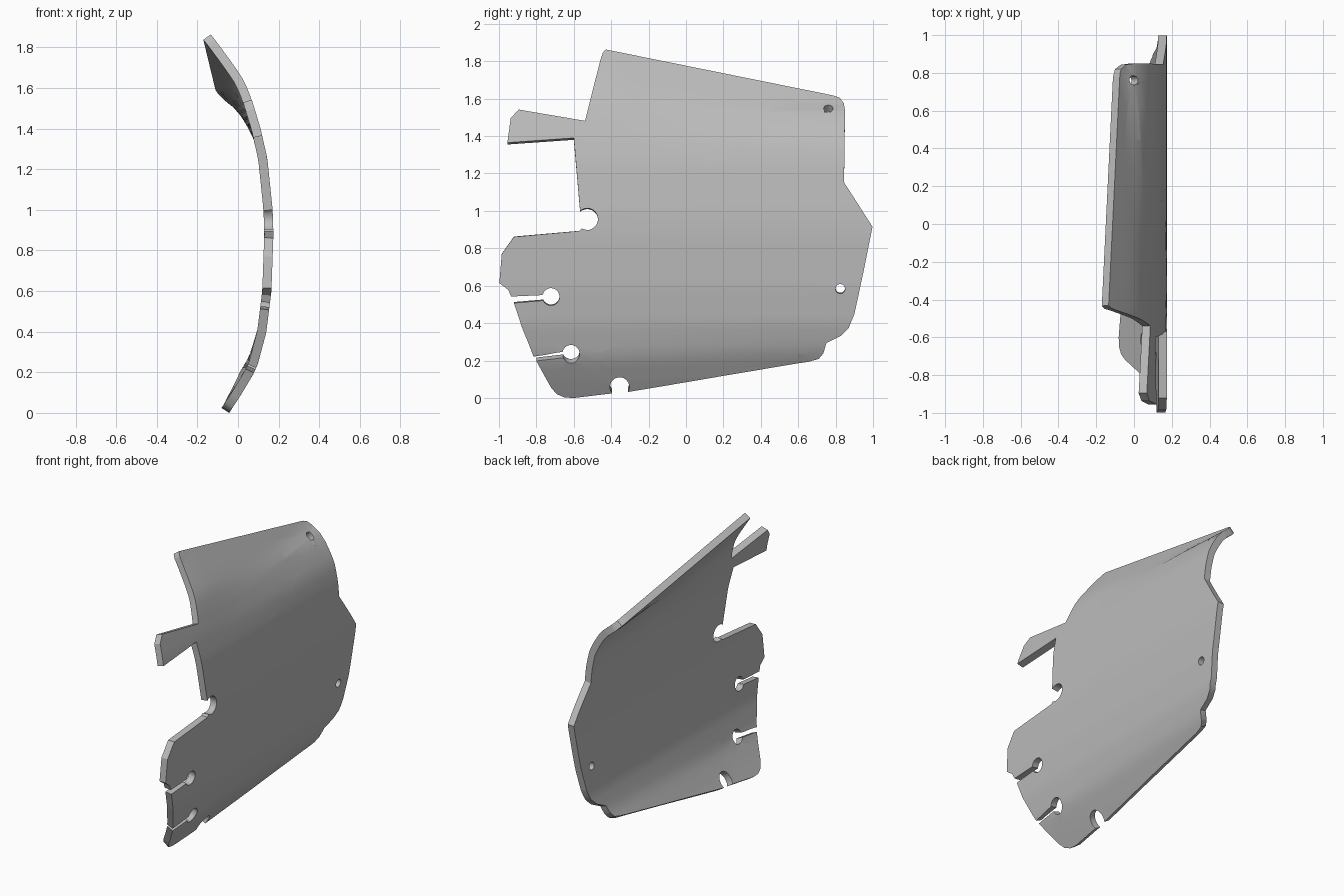
import bpy, bmesh, math
from mathutils import Vector

if "Cube" in bpy.data.objects:
    bpy.data.objects.remove(bpy.data.objects["Cube"])

THICKNESS = 0.045

# Midline of the bent sheet: (height, sideways position)
BEND = [(0, -.07), (.1, -.005), (.2, .055), (.25, .077), (.4, .117), (.6, .142), (.88, .152),
        (1, .148), (1.25, .122), (1.4, .088), (1.53, .048), (1.62, .013), (1.7, -.04), (1.86, -.158)]


def clamp(v):
    return max(0.0, min(1.0, v))


def bend(y, z):
    """Sideways position of the sheet; the bends drift towards the back."""
    t = clamp((y + 0.45) / 1.25)
    z += 0.17 * t * clamp((z - 1.35) / 0.22) - 0.04 * t * clamp((0.4 - z) / 0.2)
    for (z0, x0), (z1, x1) in zip(BEND, BEND[1:]):
        if z <= z1:
            break
    return x0 + (x1 - x0) * (z - z0) / (z1 - z0)


def arc(y, z, r, start, end, steps=18, squash=1.0):
    """Points along an arc, angles in degrees."""
    angles = [math.radians(start + (end - start) * i / steps) for i in range(steps + 1)]
    return [(y + r * math.cos(a), z + r * squash * math.sin(a)) for a in angles]


# Outline in side view, with slots and notches worked in
outline = [(-.432, 1.85), (.78, 1.605), (.82, 1.59), (.843, 1.56), (.85, 1.52), (.845, 1.15),
           (.997, .915), (.95, .68), (.9, .45), (.87, .38), (.83, .34), (.75, .3),
           (.735, .25), (.71, .22), (.66, .207)]
outline += arc(-.355, .07, .052, -30, 220)                    # bottom notch
outline += [(-.6, .012), (-.65, .015), (-.69, .032), (-.72, .065), (-.8, .207)]
outline += arc(-.615, .243, .046, 205, 528)                   # lower keyhole slot
outline += [(-.815, .23), (-.88, .39), (-.92, .51)]
outline += arc(-.722, .543, .046, 205, 528)                   # upper keyhole slot
outline += [(-.935, .545), (-.95, .58), (-.998, .615), (-.985, .77), (-.92, .862), (-.57, .893)]
outline += arc(-.528, .955, .057, 240, 492)                   # front notch
outline += [(-.6, 1.385), (-.955, 1.36), (-.937, 1.49), (-.895, 1.535), (-.54, 1.475), (-.448, 1.83)]

# Two round bolt holes
holes = [arc(.825, .585, .025, 0, 345, 23), arc(.76, 1.53, .025, 0, 345, 23, .72)]

# Flat sheet
bm = bmesh.new()
for loop in [outline] + holes:
    verts = [bm.verts.new((0, y, z)) for y, z in loop]
    for a, b in zip(verts, verts[1:] + verts[:1]):
        bm.edges.new((a, b))
bmesh.ops.triangle_fill(bm, edges=bm.edges[:], use_beauty=True, normal=(1, 0, 0))


def slice_sheet(point, normal):
    bmesh.ops.bisect_plane(bm, geom=bm.verts[:] + bm.edges[:] + bm.faces[:], dist=1e-5,
                           plane_co=point, plane_no=normal)


# Slice it so it can bend, then bend it
for i in range(1, 46):
    slice_sheet(Vector((0, 0, i * 0.041)), Vector((0, 0, 1)))
for i in range(-6, 7):
    slice_sheet(Vector((0, i * 0.15, 0)), Vector((0, 1, 0)))
for v in bm.verts:
    v.co.x = bend(v.co.y, v.co.z)
bmesh.ops.recalc_face_normals(bm, faces=bm.faces[:])

mesh = bpy.data.meshes.new("curved_plate")
bm.to_mesh(mesh)
bm.free()
plate = bpy.data.objects.new("curved_plate", mesh)
bpy.context.collection.objects.link(plate)

# Grey metal
metal = bpy.data.materials.new("grey_metal")
metal.use_nodes = True
colour = (0.5, 0.5, 0.5, 1)
metal.diffuse_color = colour
metal.node_tree.nodes["Principled BSDF"].inputs["Base Color"].default_value = colour
mesh.materials.append(metal)

# Thickness and shading
solid = plate.modifiers.new("thickness", 'SOLIDIFY')
solid.thickness = THICKNESS
solid.offset = 0
bpy.ops.object.select_all(action='DESELECT')
plate.select_set(True)
bpy.context.view_layer.objects.active = plate
bpy.ops.object.modifier_apply(modifier="thickness")
bpy.ops.object.shade_smooth_by_angle(angle=math.radians(30))
